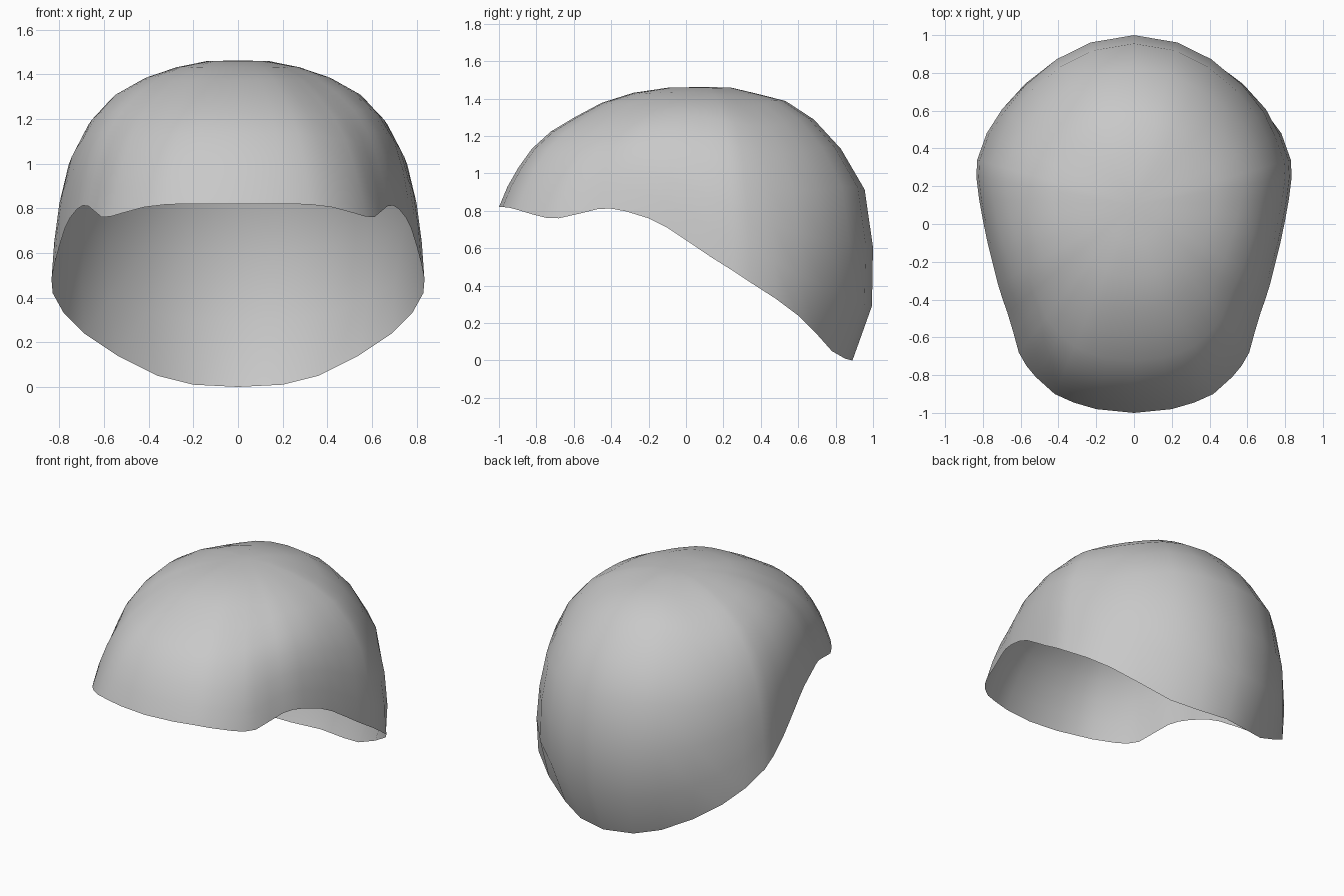
import bpy, bmesh, math

if "Cube" in bpy.data.objects:
    bpy.data.objects.remove(bpy.data.objects["Cube"])

APEX_Y, APEX_Z, RINGS = 0.1, 1.462, 9

# Right half of the open rim, from front centre to back centre
RIM = [(0, -1, .82), (.2, -.98, .82), (.32, -.945, .817), (.42, -.9, .805),
       (.52, -.81, .778), (.57, -.75, .763), (.61, -.68, .76),
       (.64, -.57, .785), (.67, -.47, .81), (.695, -.4, .812),
       (.72, -.32, .797), (.75, -.2, .76), (.775, -.1, .71), (.8, .02, .63),
       (.82, .13, .555), (.835, .25, .48), (.83, .34, .42), (.78, .48, .33),
       (.69, .6, .24), (.54, .7, .14), (.36, .78, .05), (.2, .85, .01),
       (0, .89, 0)]

# Dome profiles: (share of rim radius, share of height above rim)
FRONT = [(0, 1), (.2, .992), (.436, .915), (.618, .76), (.755, .62),
         (.927, .25), (1, 0)]
SIDE = [(0, 1), (.335, .965), (.49, .915), (.635, .857), (.826, .672),
        (.922, .492), (.97, .246), (1, 0)]
BACK = [(0, 1), (.177, .998), (.39, .967), (.608, .935), (.861, .812),
        (1.063, .662), (1.133, .512), (1.139, .4), (1.127, .164), (1, 0)]


def sample(profile, angle):
    """Point on a profile at an angle measured down from the vertical."""
    polar = [(math.atan2(r, h), math.hypot(r, h)) for r, h in profile]
    for (a0, d0), (a1, d1) in zip(polar, polar[1:]):
        if angle <= a1 + 1e-6:
            d = d0 + (d1 - d0) * (angle - a0) / (a1 - a0)
            return d * math.sin(angle), d * math.cos(angle)
    return profile[-1]


def dome_point(rim, ring):
    """Point on the meridian that runs from the crown to one rim point."""
    x, y, z = rim
    dy = y - APEX_Y
    angle = math.pi / 2 * ring / RINGS
    c = dy * dy / (x * x + dy * dy)
    if dy < 0:
        end, w = FRONT, min(1, 1.3 * c)
    else:
        end, w = BACK, max(0, min(1.05, (c - .24) / .55))
    (r0, h0), (r1, h1) = sample(SIDE, angle), sample(end, angle)
    r, h = r0 + (r1 - r0) * w, h0 + (h1 - h0) * w
    if x == 0 and dy > 0:
        r, h = r1, h1
    return x * r, APEX_Y + dy * r, z + (APEX_Z - z) * h


# Open shell: meridians around the crown, closed by a fan at the top
loop = RIM + [(-x, y, z) for x, y, z in RIM[-2:0:-1]]
bm = bmesh.new()
crown = bm.verts.new((0, APEX_Y, APEX_Z))
rows = [[bm.verts.new(dome_point(p, k)) for p in loop]
        for k in range(1, RINGS + 1)]
n = len(loop)
for i in range(n):
    j = (i + 1) % n
    bm.faces.new((crown, rows[0][i], rows[0][j]))
    for upper, lower in zip(rows, rows[1:]):
        bm.faces.new((upper[i], lower[i], lower[j], upper[j]))
bmesh.ops.recalc_face_normals(bm, faces=bm.faces)
if sum(f.normal.z for f in crown.link_faces) < 0:
    bmesh.ops.reverse_faces(bm, faces=bm.faces)
for f in bm.faces:
    f.smooth = True

mesh = bpy.data.meshes.new("cap_shell")
bm.to_mesh(mesh)
bm.free()
grey = bpy.data.materials.new("light_grey")
grey.diffuse_color = (0.58, 0.58, 0.58, 1)
grey.use_nodes = True
grey.node_tree.nodes["Principled BSDF"].inputs["Base Color"].default_value = grey.diffuse_color
mesh.materials.append(grey)
shell = bpy.data.objects.new("cap_shell", mesh)
bpy.context.collection.objects.link(shell)
